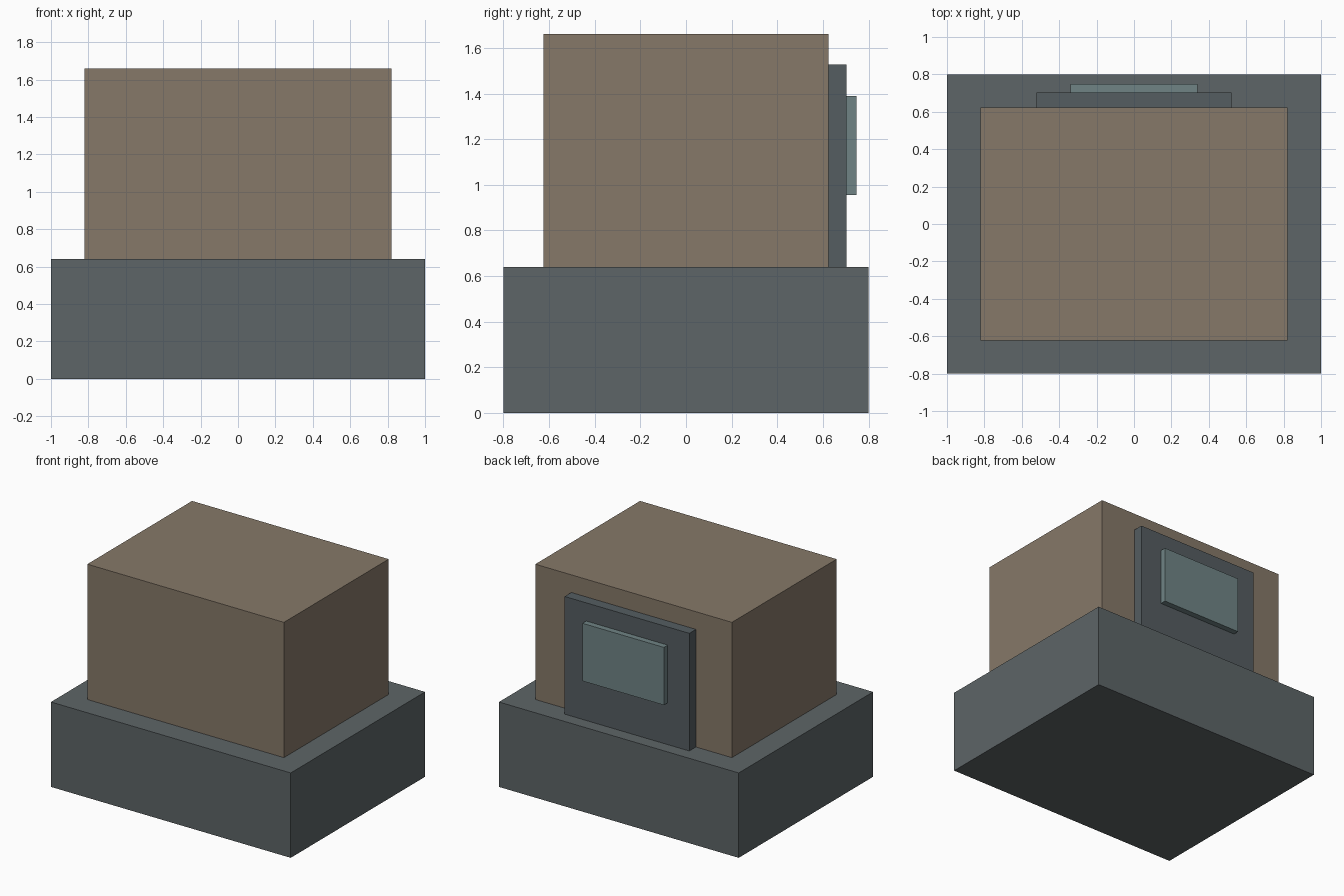
import bpy

if "Cube" in bpy.data.objects:
    bpy.data.objects.remove(bpy.data.objects["Cube"])


def material(name, rgb):
    mat = bpy.data.materials.new(name)
    mat.diffuse_color = (*rgb, 1)
    mat.use_nodes = True
    mat.node_tree.nodes["Principled BSDF"].inputs["Base Color"].default_value = mat.diffuse_color
    return mat


def box(name, x, y, z, mat):
    """Box spanning the given (min, max) ranges."""
    spans = (x, y, z)
    bpy.ops.mesh.primitive_cube_add(size=1, location=[(a + b) / 2 for a, b in spans])
    obj = bpy.context.object
    obj.name = name
    obj.scale = [b - a for a, b in spans]
    bpy.ops.object.transform_apply(location=False, rotation=False, scale=True)
    obj.data.materials.append(mat)
    return obj


slate = material("slate", (0.11, 0.13, 0.135))
tan = material("tan", (0.24, 0.19, 0.14))
dark = material("dark_slate", (0.09, 0.11, 0.12))
teal = material("teal", (0.16, 0.23, 0.235))

# Wide plinth and main block
box("base", (-1, 1), (-0.8, 0.8), (0, 0.64), slate)
box("body", (-0.82, 0.82), (-0.624, 0.624), (0.64, 1.66), tan)

# Stepped panel and window on the back
box("back_panel", (-0.52, 0.52), (0.624, 0.703), (0.64, 1.527), dark)
box("back_window", (-0.34, 0.34), (0.703, 0.748), (0.955, 1.39), teal)
